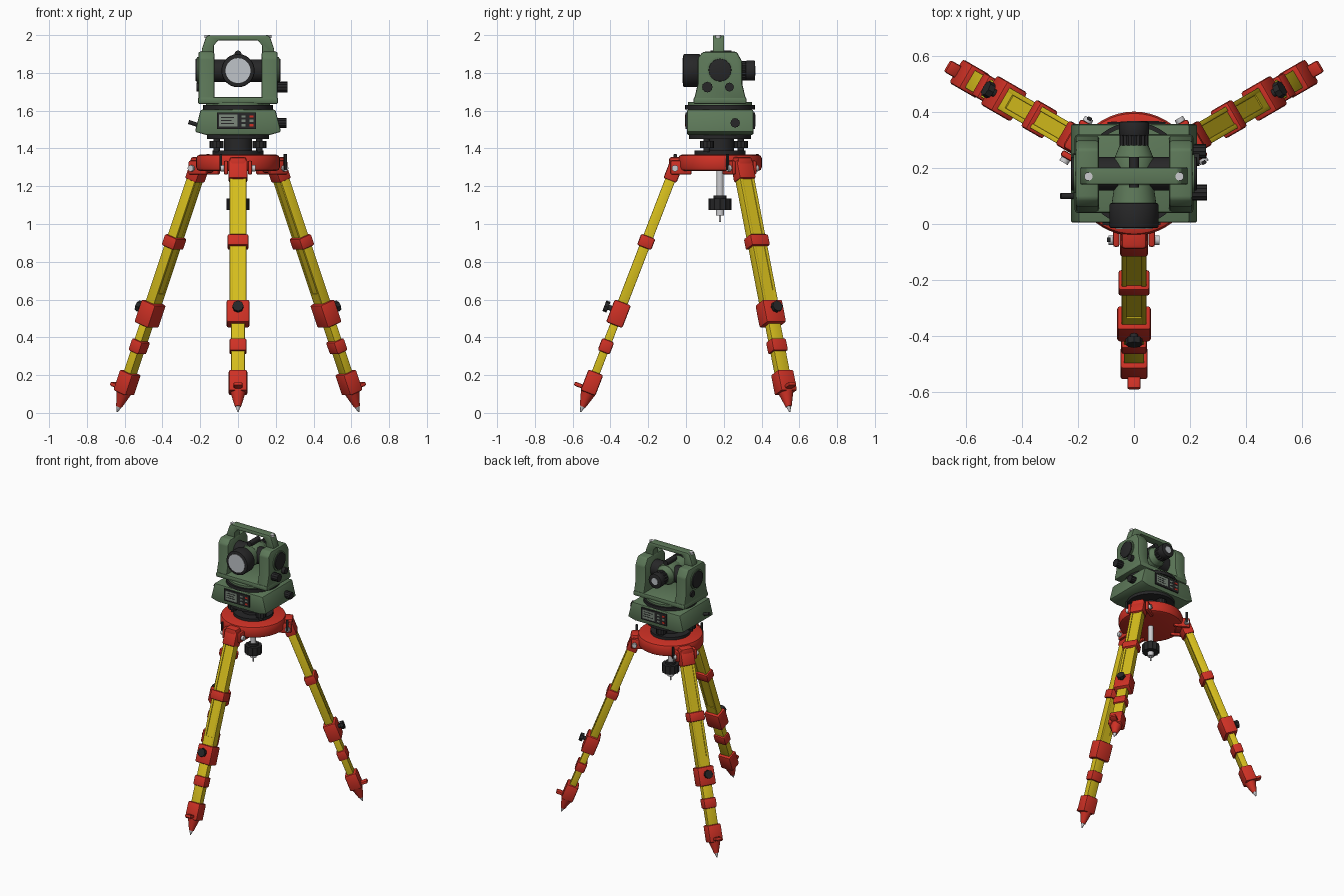
import bpy, bmesh, math
from mathutils import Matrix, Vector

if "Cube" in bpy.data.objects:
    bpy.data.objects.remove(bpy.data.objects["Cube"])

def material(name, rgb):
    m = bpy.data.materials.new(name)
    m.diffuse_color = (*rgb, 1)
    m.use_nodes = True
    m.node_tree.nodes["Principled BSDF"].inputs["Base Color"].default_value = m.diffuse_color
    return m

RED = material("red_paint", (0.62, 0.03, 0.018))
YELLOW = material("yellow_paint", (0.68, 0.52, 0.012))
GREEN = material("green_paint", (0.11, 0.19, 0.10))
BLACK = material("black_rubber", (0.02, 0.02, 0.021))
SILVER = material("silver_metal", (0.6, 0.6, 0.62))
GLASS = material("lens_glass", (0.52, 0.55, 0.58))
SCREEN = material("screen_grey", (0.2, 0.25, 0.2))

I = Matrix.Identity(4)
CY = 0.18                     # y of the vertical axis

def finish(name, bm, mat, M=I, bevel=0.0, seg=2):
    if bevel:
        sharp = [e for e in bm.edges if e.calc_face_angle(0) > 0.3]
        bmesh.ops.bevel(bm, geom=sharp, offset=bevel, segments=seg, profile=0.5, affect='EDGES', clamp_overlap=True)
    bmesh.ops.recalc_face_normals(bm, faces=bm.faces[:])
    bm.transform(M)
    me = bpy.data.meshes.new(name)
    bm.to_mesh(me)
    bm.free()
    for p in me.polygons:
        p.use_smooth = True
    me.set_sharp_from_angle(angle=math.radians(35))
    me.materials.append(mat)
    ob = bpy.data.objects.new(name, me)
    bpy.context.collection.objects.link(ob)
    return ob

def box(name, lo, hi, mat, M=I, bevel=0.0):
    lo, hi = Vector(lo), Vector(hi)
    bm = bmesh.new()
    S = Matrix.Translation((lo + hi) / 2) @ Matrix.Diagonal((*(hi - lo), 1))
    bmesh.ops.create_cube(bm, size=1, matrix=S)
    return finish(name, bm, mat, M, bevel)

def cyl(name, a, b, r, mat, M=I, r2=None, n=32, bevel=0.0):
    a, b = Vector(a), Vector(b)
    d = b - a
    bm = bmesh.new()
    T = Matrix.Translation((a + b) / 2) @ d.to_track_quat('Z', 'Y').to_matrix().to_4x4()
    bmesh.ops.create_cone(bm, cap_ends=True, segments=n, radius1=r, radius2=r if r2 is None else r2,
                          depth=d.length, matrix=T)
    return finish(name, bm, mat, M, bevel)

def prism(name, pts, lo, hi, mat, axis, bevel=0.0):
    # extrude a (u, z) profile along x or y
    bm = bmesh.new()
    at = (lambda u, z, w: (w, u, z)) if axis == 'x' else (lambda u, z, w: (u, w, z))
    f = bm.faces.new([bm.verts.new(at(u, z, lo)) for u, z in pts])
    ext = bmesh.ops.extrude_face_region(bm, geom=[f])
    move = [v for v in ext['geom'] if isinstance(v, bmesh.types.BMVert)]
    bmesh.ops.translate(bm, verts=move, vec=at(0, 0, hi - lo))
    return finish(name, bm, mat, I, bevel)

def grip(name, a, b, r, M=I, n=12):
    # knob with ribs: star-shaped cylinder
    a, b = Vector(a), Vector(b)
    T = Matrix.Translation((a + b) / 2) @ (b - a).to_track_quat('Z', 'Y').to_matrix().to_4x4()
    bm = bmesh.new()
    bmesh.ops.create_cone(bm, cap_ends=True, segments=n * 2, radius1=r, radius2=r, depth=(b - a).length)
    for v in bm.verts:
        k = round(math.atan2(v.co.y, v.co.x) / math.pi * n)
        if k % 2:
            v.co.xy *= 0.9
    return finish(name, bm, BLACK, M @ T)

# --- tripod legs -------------------------------------------------------
tilt = math.atan(0.386)
C = math.cos(tilt)
for i, az in enumerate((-90, 30, 150)):
    R = Matrix.Translation((0, CY, 0)) @ Matrix.Rotation(math.radians(az + 90), 4, 'Z')
    L = R @ Matrix.Translation((0, -0.738, 0.005)) @ Matrix.Rotation(-tilt, 4, 'X')
    def collar(name, z0, z1, w, d, mat=RED, bev=0.01):
        box(f"{name}_{i}", (-w, -d, z0 / C), (w, d, z1 / C), mat, L, bev)
    # wooden upper leg: two rails and a recessed slat
    for s in (-1, 1):
        x = sorted((s * 0.026, s * 0.044))
        box(f"leg_rail_{i}", (x[0], -0.027, 0.5 / C), (x[1], 0.027, 1.25 / C), YELLOW, L, 0.003)
    box(f"leg_slat_{i}", (-0.027, -0.022, 0.62 / C), (0.027, 0.022, 1.25 / C), YELLOW, L)
    collar("leg_block", 0.5, 0.635, 0.03, 0.0265, YELLOW, 0)
    collar("lower_leg", 0.16, 0.52, 0.036, 0.022, YELLOW, 0.003)
    # clamps and foot
    collar("upper_collar", 0.87, 0.93, 0.056, 0.04)
    collar("clamp_collar", 0.46, 0.58, 0.06, 0.046)
    collar("lower_collar", 0.315, 0.38, 0.046, 0.034)
    collar("foot_block", 0.10, 0.21, 0.049, 0.042)
    cyl(f"foot_cone_{i}", (0, 0, 0.11), (0, 0, 0.03), 0.04, RED, L, 0.016)
    cyl(f"foot_point_{i}", (0, 0, 0.032), (0, 0, 0), 0.014, SILVER, L, 0.003, 16)
    box(f"foot_pedal_{i}", (-0.024, -0.085, 0.118), (0.024, -0.03, 0.14), RED, L, 0.008)
    cyl(f"clamp_stem_{i}", (0, -0.04, 0.57), (0, -0.07, 0.57), 0.014, BLACK, L, n=16)
    grip(f"clamp_knob_{i}", (0, -0.062, 0.57), (0, -0.085, 0.57), 0.03, L, 8)
    # hinge at the top
    collar("leg_head", 1.225, 1.325, 0.05, 0.037)
    box(f"hinge_neck_{i}", (-0.046, -0.27, 1.27), (0.046, -0.17, 1.355), RED, R, 0.015)
    for s in (-1, 1):
        x = sorted((s * 0.052, s * 0.075))
        box(f"hinge_lug_{i}", (x[0], -0.262, 1.262), (x[1], -0.15, 1.335), RED, R, 0.008)
        cyl(f"hinge_bolt_{i}", (s * 0.07, -0.238, 1.295), (s * 0.092, -0.238, 1.295), 0.017, SILVER, R, n=12)
    box(f"hinge_lever_{i}", (-0.097, -0.245, 1.285), (-0.084, -0.228, 1.37), BLACK, R, 0.003)

# --- tripod head and centring screw --------------------------------------
cyl("tripod_head", (0, CY, 1.28), (0, CY, 1.368), 0.222, RED, n=48, bevel=0.022)
cyl("centring_rod", (0, CY, 1.05), (0, CY, 1.30), 0.019, SILVER)
grip("centring_knob", (0, CY, 1.075), (0, CY, 1.135), 0.06)
cyl("centring_nut", (0, CY, 1.135), (0, CY, 1.15), 0.035, BLACK)
cyl("plumb_collar", (0, CY, 1.045), (0, CY, 1.08), 0.022, SILVER)
cyl("plumb_hook", (0, CY, 1.01), (0, CY, 1.05), 0.006, SILVER, n=12)

# --- levelling base ------------------------------------------------------
cyl("levelling_plate_low", (0, CY, 1.365), (0, CY, 1.388), 0.135, BLACK, n=48)
cyl("levelling_core", (0, CY, 1.38), (0, CY, 1.46), 0.075, BLACK)
cyl("levelling_plate_top", (0, CY, 1.45), (0, CY, 1.475), 0.165, BLACK, n=48)
for az in (90, 210, 330):
    p = Vector((0.13 * math.cos(math.radians(az)), CY - 0.01 + 0.12 * math.sin(math.radians(az)), 0))
    grip("levelling_screw", p + Vector((0, 0, 1.402)), p + Vector((0, 0, 1.44)), 0.037)
    cyl("levelling_post", p + Vector((0, 0, 1.38)), p + Vector((0, 0, 1.455)), 0.018, BLACK, n=16)

# --- lower housing with a control panel on front and back -----------------
prism("lower_housing", [(-0.17, 1.472), (0.17, 1.472), (0.228, 1.488), (0.198, 1.605), (-0.198, 1.605), (-0.228, 1.488)],
      0.005, 0.357, GREEN, 'y', 0.008)
for k in range(2):
    P = Matrix.Translation((0, CY + 0.001, 0)) @ Matrix.Rotation(math.pi * k, 4, 'Z')
    box("control_panel", (-0.112, -0.184, 1.503), (0.094, -0.174, 1.59), BLACK, P)
    box("panel_screen", (-0.1, -0.186, 1.515), (-0.003, -0.183, 1.579), SCREEN, P)
    for j in range(3):
        box("screen_line", (-0.09, -0.1875, 1.53 + j * 0.016), (-0.02 - 0.015 * (j % 2), -0.1855, 1.534 + j * 0.016), BLACK, P)
        for c in range(2):
            red = j == 2 and c == 1 or j == 0 and c == 1
            x = 0.018 + c * 0.042
            box("panel_key", (x, -0.186, 1.517 + j * 0.023), (x + 0.022, -0.183, 1.529 + j * 0.023), RED if red else SCREEN, P)
grip("lower_drive_knob", (0.205, 0.26, 1.535), (0.258, 0.26, 1.535), 0.026)
cyl("lower_pin", (-0.2, 0.1, 1.52), (-0.262, 0.1, 1.54), 0.011, BLACK, n=16)

# --- rotating frame with two standards --------------------------------------
cyl("bearing_ring", (0, CY, 1.607), (0, CY, 1.63), 0.184, BLACK, n=48)
cyl("bearing_neck", (0, CY, 1.6), (0, CY, 1.645), 0.17, GREEN, n=48)
box("frame_floor", (-0.212, 0.04, 1.635), (0.212, 0.32, 1.672), GREEN, bevel=0.01)
side = [(0.045, 1.645), (0.315, 1.645), (0.315, 1.67), (0.298, 1.74), (0.298, 1.86), (0.268, 1.912),
        (0.09, 1.912), (0.062, 1.88), (0.062, 1.74), (0.045, 1.67)]
for s in (-1, 1):
    x = sorted((s * 0.125, s * 0.21))
    prism("standard", side, x[0], x[1], GREEN, 'x', 0.01)
    cyl("axis_boss", (s * 0.2, CY, 1.815), (s * 0.217, CY, 1.815), 0.07, GREEN)
    cyl("axis_cap", (s * 0.21, CY, 1.815), (s * 0.225, CY, 1.815), 0.06, BLACK, bevel=0.004)
    cyl("handle_screw", (s * 0.163, 0.17, 1.985), (s * 0.163, 0.17, 2.0), 0.015, SILVER, n=16)
grip("tangent_knob", (0.205, 0.113, 1.725), (0.262, 0.113, 1.725), 0.029)
cyl("focus_lock", (0.2, 0.23, 1.725), (0.235, 0.23, 1.725), 0.023, BLACK)
cyl("left_side_cap", (-0.2, 0.23, 1.725), (-0.22, 0.23, 1.725), 0.023, BLACK)

# carrying handle
prism("carry_handle", [(-0.195, 1.89), (-0.19, 1.93), (-0.17, 1.988), (-0.155, 1.999), (0.155, 1.999), (0.17, 1.988),
                       (0.19, 1.93), (0.195, 1.89), (0.128, 1.89), (0.128, 1.945), (0.105, 1.972),
                       (-0.105, 1.972), (-0.128, 1.945), (-0.128, 1.89)], 0.142, 0.202, GREEN, 'y', 0.004)

# --- telescope ------------------------------------------------------------
Z = 1.812
def tube(name, y0, y1, r, mat, r2=None, bevel=0.0):
    cyl(name, (0, y0, Z), (0, y1, Z), r, mat, r2=r2, n=40, bevel=bevel)
cyl("trunnion", (-0.14, CY, Z), (0.14, CY, Z), 0.06, BLACK)
tube("objective_ring", -0.015, 0.075, 0.088, BLACK, bevel=0.008)
tube("objective_lens", -0.018, 0.0, 0.066, GLASS)
tube("telescope_front", 0.07, 0.14, 0.08, GREEN, 0.07)
tube("telescope_body", 0.135, 0.24, 0.074, GREEN, bevel=0.008)
tube("telescope_rear", 0.235, 0.28, 0.07, GREEN, 0.052)
grip("focus_ring", (0, 0.275, Z), (0, 0.32, Z), 0.052, n=16)
tube("eyepiece", 0.315, 0.366, 0.053, BLACK, bevel=0.006)
tube("eyepiece_lens", 0.36, 0.368, 0.025, GLASS)
cyl("sight_tube", (0, 0.13, 1.9), (0, 0.24, 1.9), 0.018, BLACK, n=20)
box("sight_mount", (-0.014, 0.14, 1.87), (0.014, 0.23, 1.9), BLACK)
